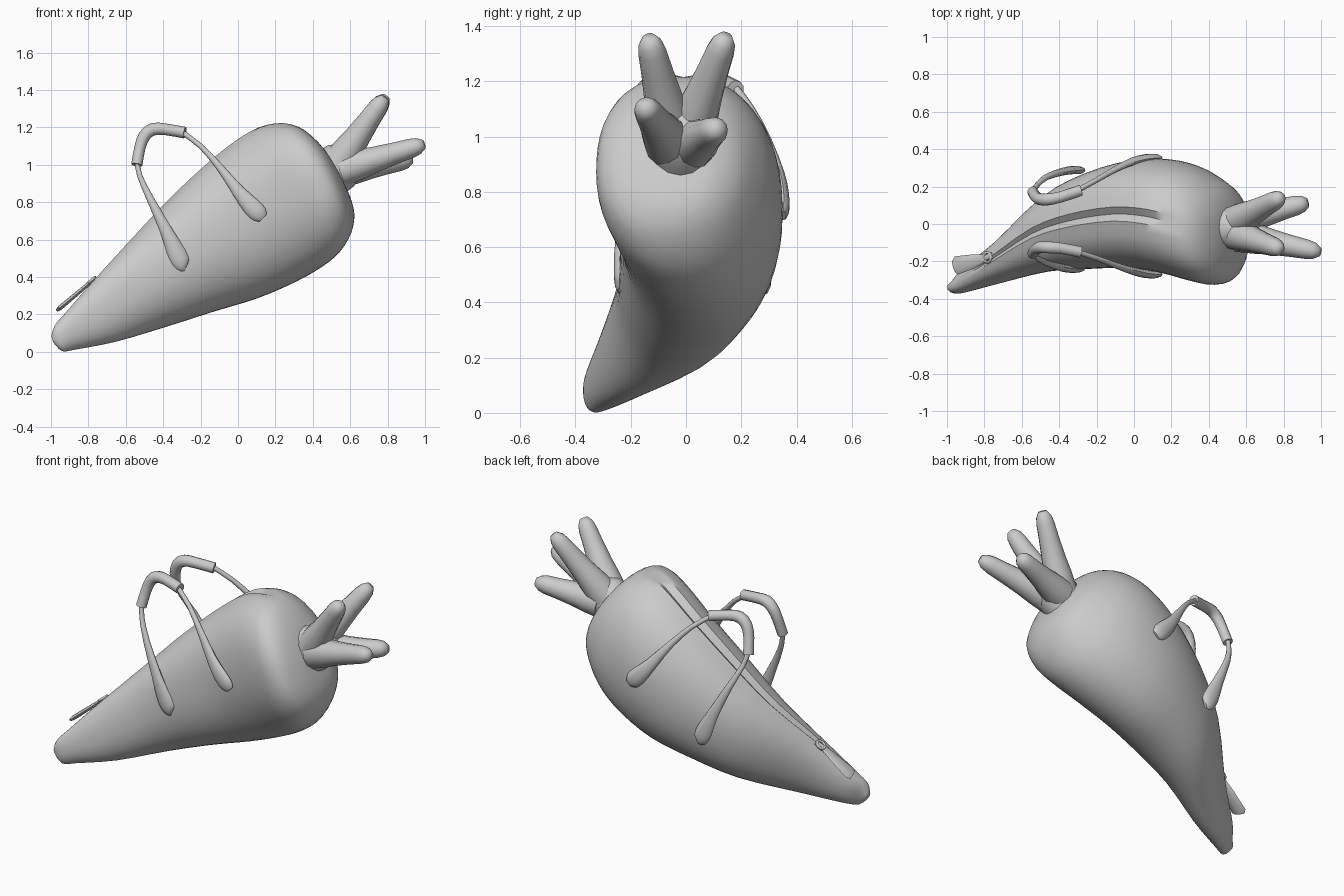
import bpy, bmesh, math
from mathutils import Vector

grey = bpy.data.materials.new("plain grey")
grey.diffuse_color = (0.6, 0.6, 0.6, 1)


def spline(keys, steps):
    """Catmull-Rom through a list of equal-length tuples."""
    out = []
    for i in range(len(keys) - 1):
        p = [keys[max(0, min(len(keys) - 1, i + k))] for k in (-1, 0, 1, 2)]
        for s in range(steps):
            t = s / steps
            out.append(tuple(0.5 * (2 * b + (c - a) * t + (2 * a - 5 * b + 4 * c - d) * t * t
                             + (3 * b - a - 3 * c + d) * t ** 3) for a, b, c, d in zip(*p)))
    return out + [tuple(keys[-1])]


def loft(name, rings, angle=40):
    """Skin rings of points and close both ends."""
    bm = bmesh.new()
    loops = [[bm.verts.new(p) for p in r] for r in rings]
    n = len(loops[0])
    for a, b in zip(loops, loops[1:]):
        for i in range(n):
            bm.faces.new((a[i], a[(i + 1) % n], b[(i + 1) % n], b[i]))
    bm.faces.new(loops[0][::-1])
    bm.faces.new(loops[-1])
    bmesh.ops.recalc_face_normals(bm, faces=bm.faces)
    me = bpy.data.meshes.new(name)
    bm.to_mesh(me)
    bm.free()
    me.materials.append(grey)
    ob = bpy.data.objects.new(name, me)
    bpy.context.collection.objects.link(ob)
    bpy.ops.object.select_all(action='DESELECT')
    ob.select_set(True)
    bpy.context.view_layer.objects.active = ob
    bpy.ops.object.shade_smooth_by_angle(angle=math.radians(angle))
    return ob


def sweep(name, pts, n=10, angle=50):
    """Tube through (x, y, z, half width, half depth); depth runs near the y axis."""
    rings = []
    for i, p in enumerate(pts):
        c = Vector(p[:3])
        t = (Vector(pts[min(i + 1, len(pts) - 1)][:3]) - Vector(pts[max(i - 1, 0)][:3])).normalized()
        u = t.cross(Vector((0, 1, 0))).normalized()
        v = u.cross(t)
        rings.append([c + u * p[3] * math.cos(k * math.tau / n) + v * p[4] * math.sin(k * math.tau / n)
                      for k in range(n)])
    return loft(name, rings, angle)


# Carrot body: top x, top z, bottom x, bottom z, centre y, half width, groove depth
body_keys = [
    (-0.998, 0.085, -0.988, 0.05, -0.338, 0.015, 0),
    (-0.98, 0.14, -0.94, 0.004, -0.333, 0.038, 0),
    (-0.93, 0.20, -0.87, 0.012, -0.295, 0.07, 0),
    (-0.78, 0.37, -0.65, 0.055, -0.20, 0.115, 0.01),
    (-0.55, 0.62, -0.38, 0.135, -0.05, 0.205, 0.018),
    (-0.35, 0.83, -0.13, 0.215, 0.018, 0.258, 0.022),
    (-0.12, 1.04, 0.10, 0.285, 0.053, 0.288, 0.025),
    (0.06, 1.17, 0.30, 0.37, 0.04, 0.307, 0.024),
    (0.20, 1.22, 0.45, 0.455, 0.003, 0.31, 0.012),
    (0.32, 1.205, 0.545, 0.535, -0.035, 0.29, 0),
    (0.43, 1.12, 0.607, 0.64, -0.052, 0.24, 0),
    (0.52, 1.00, 0.622, 0.74, -0.035, 0.14, 0),
    (0.555, 0.93, 0.60, 0.83, -0.02, 0.06, 0)]
rings = []
for tx, tz, bx, bz, cy, hy, groove in spline(body_keys, 3):
    mid = Vector(((tx + bx) / 2, cy, (tz + bz) / 2))
    up = Vector(((tx - bx) / 2, 0, (tz - bz) / 2))
    ring = []
    for k in range(48):
        a = k * math.tau / 48
        s, c = math.sin(a), math.cos(a)
        # Upper front is fuller than the upper back and the belly
        e = 2.4 if c > 0 and s <= 0 else 2.1
        r = (abs(s) ** e + abs(c) ** e) ** (-1 / e)
        p = mid + up * (c * r) + Vector((0, hy * s * r, 0))
        if k == 0:  # zip groove along the top, with a raised lip each side
            p -= up.normalized() * groove
        elif k in (1, 47):
            p += up.normalized() * groove * 0.25
        ring.append(p)
    rings.append(ring)
loft("carrot_body", rings, 45)

# Leaf crown: short stem with four blunt leaves
sweep("leaf_stem", [(0.47, -0.02, 0.94, 0.135, 0.115), (0.55, -0.02, 0.995, 0.13, 0.115),
                    (0.61, -0.02, 1.03, 0.10, 0.10), (0.66, -0.02, 1.06, 0.055, 0.06)], 16)
leaves = {"upper_back": ((0.54, 0.01, 1.01), (0.79, 0.145, 1.365)),
          "upper_front": ((0.54, -0.05, 1.01), (0.785, -0.135, 1.36)),
          "lower_front": ((0.56, -0.06, 0.975), (0.995, -0.15, 1.11)),
          "lower_back": ((0.56, 0.02, 0.97), (0.93, 0.115, 1.03))}
for name, (a, b) in leaves.items():
    a, b = Vector(a), Vector(b)
    shape = [(0, 0.09), (0.2, 0.082), (0.4, 0.069), (0.65, 0.058), (0.84, 0.052), (0.93, 0.044), (1, 0.024)]
    sweep(name + "_leaf", [(*a.lerp(b, t), r, r) for t, r in shape], 12, 70)

# Two carry handles: x, z, front y, back y, half width, half depth
leg_a = [(-0.278, 0.452, -0.235, 0.285, 0.025, 0.01), (-0.295, 0.465, -0.237, 0.287, 0.044, 0.02),
         (-0.325, 0.52, -0.24, 0.288, 0.05, 0.022), (-0.38, 0.64, -0.235, 0.28, 0.034, 0.02),
         (-0.47, 0.82, -0.207, 0.25, 0.02, 0.016), (-0.525, 0.94, -0.175, 0.20, 0.014, 0.014),
         (-0.54, 1.02, -0.155, 0.17, 0.014, 0.014)]
leg_b = [(0.135, 0.715, -0.27, 0.352, 0.025, 0.01), (0.115, 0.735, -0.27, 0.354, 0.045, 0.02),
         (0.07, 0.78, -0.268, 0.352, 0.048, 0.022), (0.0, 0.86, -0.253, 0.338, 0.034, 0.02),
         (-0.10, 0.99, -0.22, 0.292, 0.02, 0.016), (-0.20, 1.10, -0.182, 0.235, 0.014, 0.014),
         (-0.30, 1.175, -0.15, 0.18, 0.014, 0.014)]
grip = [(-0.541, 1.0, -0.158, 0.172, 0.03, 0.03), (-0.525, 1.09, -0.135, 0.145, 0.03, 0.03),
        (-0.50, 1.155, -0.125, 0.132, 0.033, 0.032), (-0.455, 1.19, -0.125, 0.132, 0.034, 0.033),
        (-0.39, 1.19, -0.13, 0.145, 0.031, 0.031), (-0.285, 1.172, -0.15, 0.18, 0.031, 0.031)]
for side, col in (("front", 2), ("back", 3)):
    for part, keys in (("handle_left_strap", leg_a), ("handle_right_strap", leg_b), ("handle_grip", grip)):
        sweep(side + "_" + part, spline([(k[0], k[col], k[1], k[4], k[5]) for k in keys], 2), 10)

# Zip pull: flat tapered tab, loop and slider
tab = [(-0.962, -0.228, 0.226, 0.01, 0.035), (-0.95, -0.222, 0.237, 0.013, 0.05),
       (-0.86, -0.20, 0.312, 0.012, 0.038), (-0.79, -0.182, 0.372, 0.009, 0.02)]
sweep("zip_pull_tab", tab, 8, 30)
bpy.ops.mesh.primitive_torus_add(major_radius=0.026, minor_radius=0.008, major_segments=16, minor_segments=6,
                                 location=(-0.785, -0.178, 0.382), rotation=(0, -0.7, 0))
loop = bpy.context.object
loop.name = "zip_loop"
loop.data.materials.append(grey)
bpy.ops.object.shade_smooth()
sweep("zip_slider", [(-0.80, -0.185, 0.358, 0.014, 0.02), (-0.758, -0.168, 0.394, 0.014, 0.018)], 8, 30)
